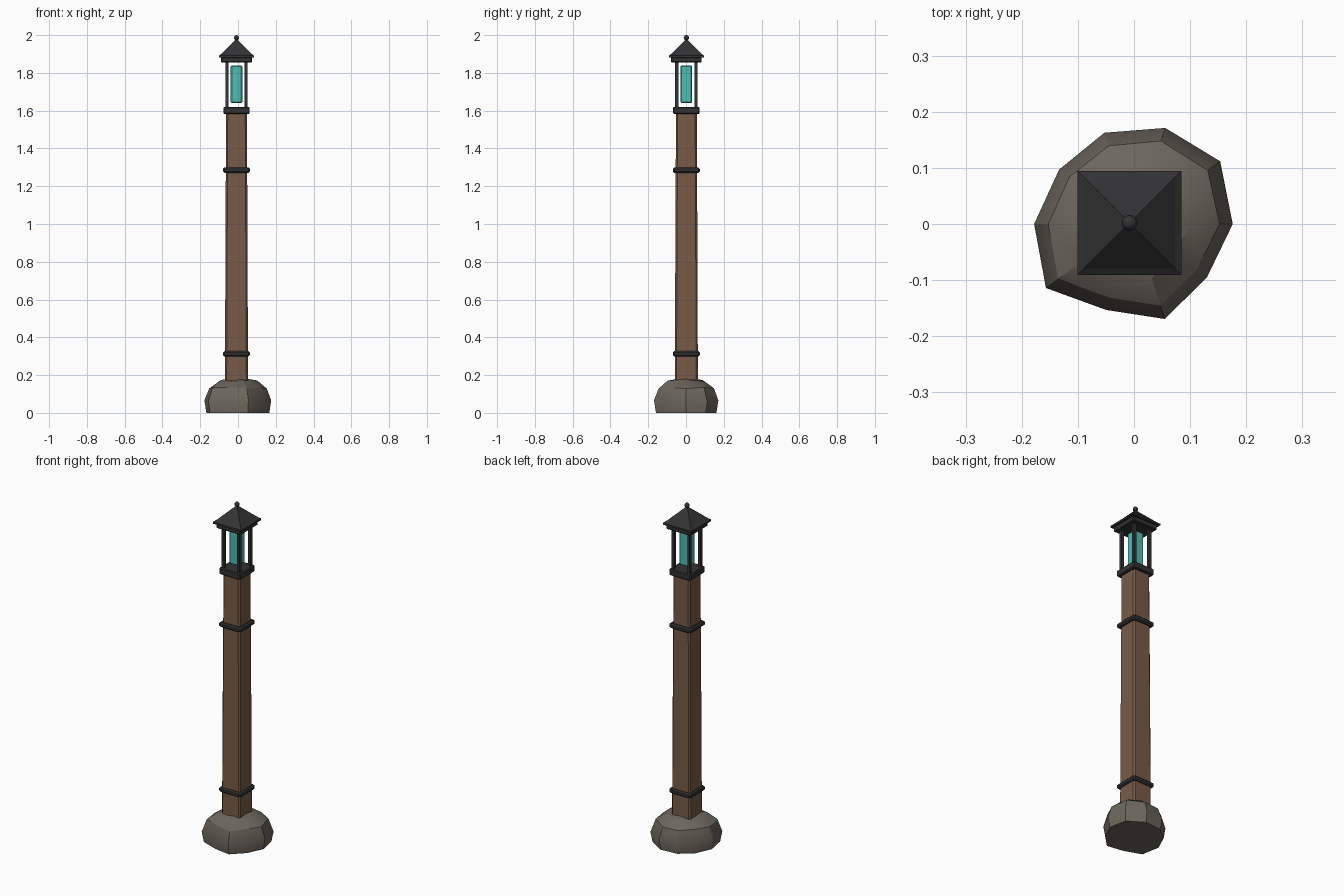
import bpy, bmesh, math

if "Cube" in bpy.data.objects:
    bpy.data.objects.remove(bpy.data.objects["Cube"])

CX, CY = -0.008, 0.002   # axis of the post


def material(name, rgb):
    m = bpy.data.materials.new(name)
    m.diffuse_color = (*rgb, 1)
    m.use_nodes = True
    m.node_tree.nodes["Principled BSDF"].inputs["Base Color"].default_value = m.diffuse_color
    return m


STONE = material("stone", (0.15, 0.135, 0.11))
WOOD = material("brown wood", (0.185, 0.105, 0.062))
IRON = material("dark iron", (0.033, 0.033, 0.035))
GLASS = material("teal glass", (0.07, 0.52, 0.45))


def finish(name, bm, mat, smooth=None):
    bmesh.ops.recalc_face_normals(bm, faces=bm.faces[:])
    me = bpy.data.meshes.new(name)
    bm.to_mesh(me)
    bm.free()
    me.materials.append(mat)
    ob = bpy.data.objects.new(name, me)
    bpy.context.collection.objects.link(ob)
    if smooth:
        bpy.ops.object.select_all(action='DESELECT')
        bpy.context.view_layer.objects.active = ob
        ob.select_set(True)
        bpy.ops.object.shade_smooth_by_angle(angle=math.radians(smooth))
    return ob


def loft(name, rings, mat, smooth=None):
    """Skin a stack of equal-length point rings and cap both ends."""
    bm = bmesh.new()
    loops = [[bm.verts.new(p) for p in ring] for ring in rings]
    n = len(loops[0])
    for a, b in zip(loops, loops[1:]):
        for i in range(n):
            j = (i + 1) % n
            bm.faces.new((a[i], a[j], b[j], b[i]))
    bm.faces.new(loops[0][::-1])
    bm.faces.new(loops[-1])
    return finish(name, bm, mat, smooth)


def square(h, z, c=0.0, x=CX, y=CY):
    """Square ring of half size h with corners cut by c."""
    if c == 0:
        pts = [(h, -h), (h, h), (-h, h), (-h, -h)]
    else:
        k = h - c
        pts = [(h, -k), (h, k), (k, h), (-k, h),
               (-h, k), (-h, -k), (-k, -h), (k, -h)]
    return [(x + px, y + py, z) for px, py in pts]


def block(name, h, z0, z1, bevel, mat, x=CX, y=CY):
    """Square block with chamfered edges all round."""
    return loft(name, [square(h - bevel, z0, bevel, x, y),
                       square(h, z0 + bevel, bevel, x, y),
                       square(h, z1 - bevel, bevel, x, y),
                       square(h - bevel, z1, bevel, x, y)], mat)


# Irregular ten-sided boulder base
radii = [.176, .19, .18, .171, .165, .178, .194, .161, .178, .161]
rock = []
for z, f in ((0, .94), (.063, 1), (.132, .86), (.17, .56), (.178, .25)):
    ring = []
    for i, r in enumerate(radii):
        a = math.tau * i / 10
        wobble = 0.004 * math.sin(2.3 * i + 40 * z) if z else 0
        s = f + (0.02 * math.sin(3.1 * i + 50 * z) if z > .1 else 0)
        ring.append((r * s * math.cos(a), r * s * math.sin(a), z + wobble))
    rock.append(ring)
loft("boulder_base", rock, STONE, 30)

# Tapered timber post with chamfered corners
loft("timber_post", [square(.061, .1, .009), square(.0595, .6, .009),
                     square(.057, 1.2, .009), square(.055, 1.59, .009)], WOOD)

# Iron bands round the post
for label, z in (("lower", .313), ("upper", 1.285)):
    block(label + "_band", .071, z - .014, z + .014, .007, IRON)

# Lantern cage
block("lantern_floor", .07, 1.582, 1.62, .005, IRON)
block("lantern_head", .081, 1.855, 1.884, .004, IRON)
for sx in (-1, 1):
    for sy in (-1, 1):
        loft("lantern_bar", [square(.008, z, 0, CX + sx * .051, CY + sy * .051)
                             for z in (1.61, 1.86)], IRON)
block("lantern_glass", .031, 1.64, 1.84, .006, GLASS)

# Pyramid roof with a thin lip
loft("roof", [square(.0925, 1.882), square(.0925, 1.892),
              square(.081, 1.9), square(.004, 1.977)], IRON)

# Ball finial
bm = bmesh.new()
bmesh.ops.create_uvsphere(bm, u_segments=12, v_segments=8, radius=.014)
bmesh.ops.translate(bm, verts=bm.verts[:], vec=(CX, CY, 1.986))
finish("ball_finial", bm, IRON, 40)
